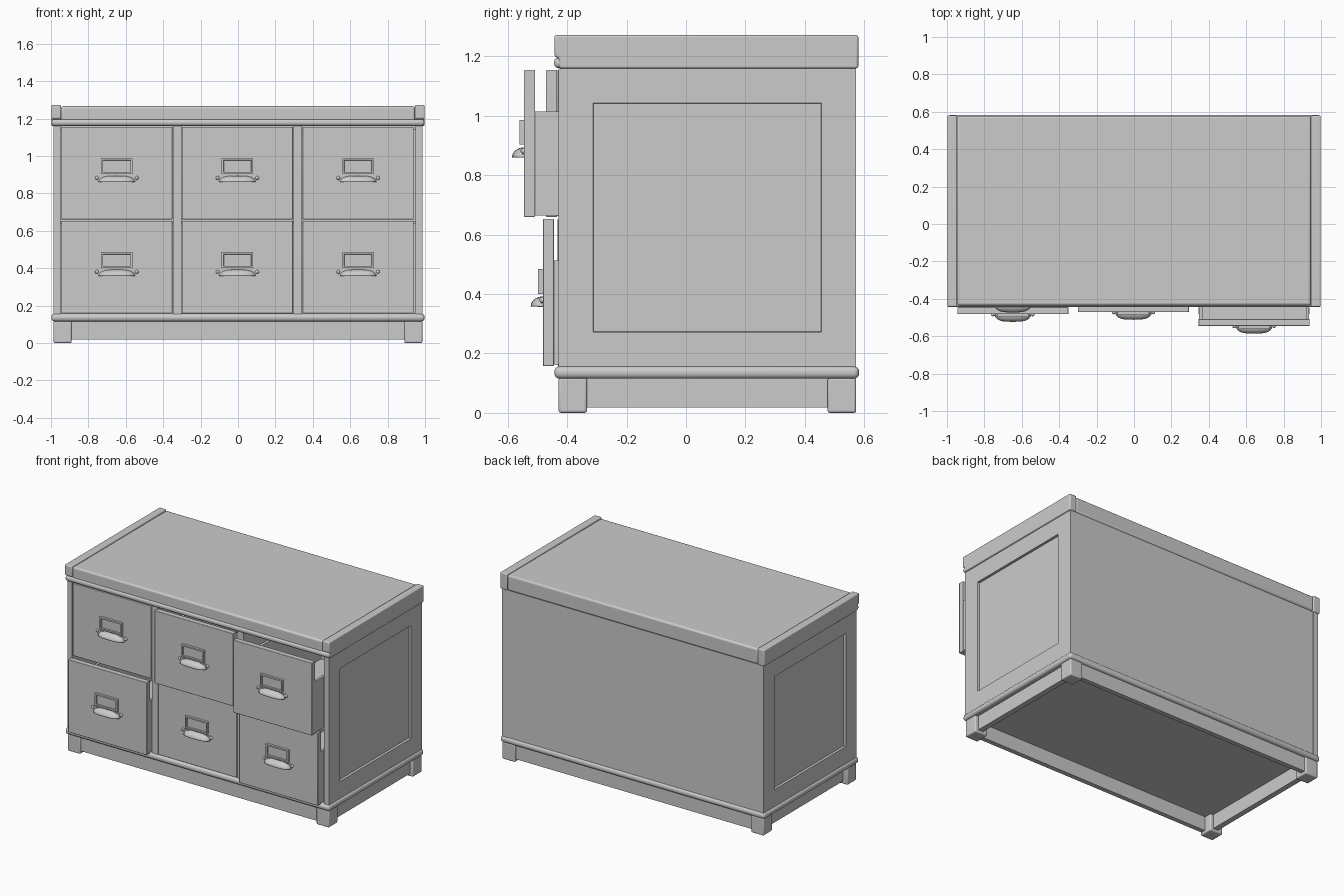
import bpy, bmesh, math
from mathutils import Vector

if "Cube" in bpy.data.objects:
    bpy.data.objects.remove(bpy.data.objects["Cube"])

grey = bpy.data.materials.new("plain_grey")
grey.use_nodes = True
COLOUR = (0.6, 0.6, 0.6, 1)
grey.diffuse_color = COLOUR
grey.node_tree.nodes["Principled BSDF"].inputs["Base Color"].default_value = COLOUR


def finish(name, bm, bevel=0, segments=3):
    """Turn a bmesh into a shaded, optionally bevelled object."""
    bmesh.ops.recalc_face_normals(bm, faces=bm.faces)
    mesh = bpy.data.meshes.new(name)
    bm.to_mesh(mesh)
    bm.free()
    mesh.materials.append(grey)
    obj = bpy.data.objects.new(name, mesh)
    bpy.context.collection.objects.link(obj)
    if bevel:
        mod = obj.modifiers.new("round", 'BEVEL')
        mod.width = bevel
        mod.segments = segments
    bpy.ops.object.select_all(action='DESELECT')
    obj.select_set(True)
    bpy.context.view_layer.objects.active = obj
    bpy.ops.object.shade_smooth_by_angle(angle=math.radians(35))
    return obj


def box_bm(x0, x1, y0, y1, z0, z1):
    bm = bmesh.new()
    bmesh.ops.create_cube(bm, size=1)
    for v in bm.verts:
        v.co = Vector(((x0 + x1) / 2 + v.co.x * (x1 - x0),
                       (y0 + y1) / 2 + v.co.y * (y1 - y0),
                       (z0 + z1) / 2 + v.co.z * (z1 - z0)))
    return bm


def box(name, x0, x1, y0, y1, z0, z1, bevel=0, segments=3):
    return finish(name, box_bm(x0, x1, y0, y1, z0, z1), bevel, segments)


def recess(bm, direction, margin, depth):
    """Sink a panel into the face that looks along direction."""
    bm.normal_update()
    face = max(bm.faces, key=lambda f: f.normal.dot(Vector(direction)))
    bmesh.ops.inset_region(bm, faces=[face], thickness=margin)
    bmesh.ops.inset_region(bm, faces=[face], thickness=0.002, depth=-depth)


def prism(name, profile, x0, x1, bevel):
    """Extrude a (y, z) profile along x."""
    bm = bmesh.new()
    face = bm.faces.new([bm.verts.new((x0, y, z)) for y, z in profile])
    ext = bmesh.ops.extrude_face_region(bm, geom=[face])
    verts = [g for g in ext["geom"] if isinstance(g, bmesh.types.BMVert)]
    bmesh.ops.translate(bm, verts=verts, vec=(x1 - x0, 0, 0))
    return finish(name, bm, bevel)


# Cabinet sides with sunken panels, and end caps on the top
cap = [(-.428, 1.16), (.58, 1.16), (.58, 1.272), (-.443, 1.272), (-.443, 1.2), (-.428, 1.195)]
for name, s in (("left", 1), ("right", -1)):
    inner, outer = sorted((s * .95, s * .987))
    bm = box_bm(inner, outer, -.43, .573, .155, 1.16)
    recess(bm, (s, 0, 0), .166, .016)
    finish(name + "_side", bm)
    inner, outer = sorted((s * .945, s * .998))
    prism(name + "_end_cap", cap, inner, outer, .007)

# Carcass
box("back_panel", -.951, .951, .55, .572, .155, 1.16)
box("inner_ceiling", -.951, .951, -.385, .551, 1.14, 1.16)
box("shelf", -.951, .951, -.385, .551, .635, .652)
box("right_divider", -.348, -.303, -.43, .551, .155, 1.16)
box("left_divider", .298, .343, -.43, .551, .155, 1.16)

# Top slab and rounded mouldings
box("top_slab", -.946, .946, -.435, .578, 1.16, 1.266, .012)
box("top_moulding", -.996, .996, -.444, -.40, 1.161, 1.196, .014)
box("base_moulding", -.998, .998, -.443, .583, .115, .157, .018, 4)

# Feet and skirting
for x in (-.938, .938):
    for y in (-.381, .525):
        box("foot", x - .048, x + .048, y - .048, y + .048, 0, .118, .008)
    box("side_skirt", x - .012, x + .025, -.34, .49, .018, .118)
for y in (-.402, .546):
    box("long_skirt", -.9, .9, y - .016, y + .016, .018, .118)


def cup_pull(cx, front, z):
    """Hollow quarter-dome handle."""
    bm = bmesh.new()
    bmesh.ops.create_uvsphere(bm, u_segments=32, v_segments=16, radius=1)
    for normal in ((0, 1, 0), (0, 0, -1)):
        geom = bm.verts[:] + bm.edges[:] + bm.faces[:]
        bmesh.ops.bisect_plane(bm, geom=geom, plane_co=(0, 0, 0), plane_no=normal,
                               clear_outer=True, dist=.0001)
    for v in bm.verts:
        x = math.copysign(abs(v.co.x) ** .6, v.co.x)
        v.co = Vector((cx + x * .098, front + v.co.y * .041, z + v.co.z * .034))
    obj = finish("cup_pull", bm)
    mod = obj.modifiers.new("thickness", 'SOLIDIFY')
    mod.thickness = .004


def drawer(cx, front, z):
    half, back = .297, front + .037
    box("drawer_front", cx - half, cx + half, front, back, z, z + .495, .003, 2)
    # Open tray behind the front
    for s in (-1, 1):
        a, b = sorted((cx + s * (half - .02), cx + s * (half - .003)))
        box("drawer_side", a, b, back, back + .9, z + .005, z + .355)
    box("drawer_bottom", cx - half + .019, cx + half - .019, back, back + .9, z + .005, z + .02)
    box("drawer_back", cx - half + .019, cx + half - .019, back + .88, back + .9, z + .019, z + .355)
    # Label holder
    bm = box_bm(cx - .084, cx + .084, front - .016, front, z + .243, z + .327)
    recess(bm, (0, -1, 0), .014, .010)
    finish("label_holder", bm)
    # Handle with fixing ears
    box("handle_plate", cx - .1, cx + .1, front - .005, front, z + .205, z + .232)
    cup_pull(cx, front, z + .2)
    for s in (-1, 1):
        bm = bmesh.new()
        bmesh.ops.create_uvsphere(bm, u_segments=12, v_segments=8, radius=.010)
        bmesh.ops.translate(bm, verts=bm.verts, vec=(cx + s * .106, front - .002, z + .222))
        finish("handle_ear", bm)


# Drawers, each pulled out by its own amount
LOWER, UPPER = .158, .66
for cx, low_front, high_front in ((-.648, -.482, -.432), (-.003, -.432, -.471), (.642, -.482, -.545)):
    drawer(cx, low_front, LOWER)
    drawer(cx, high_front, UPPER)
